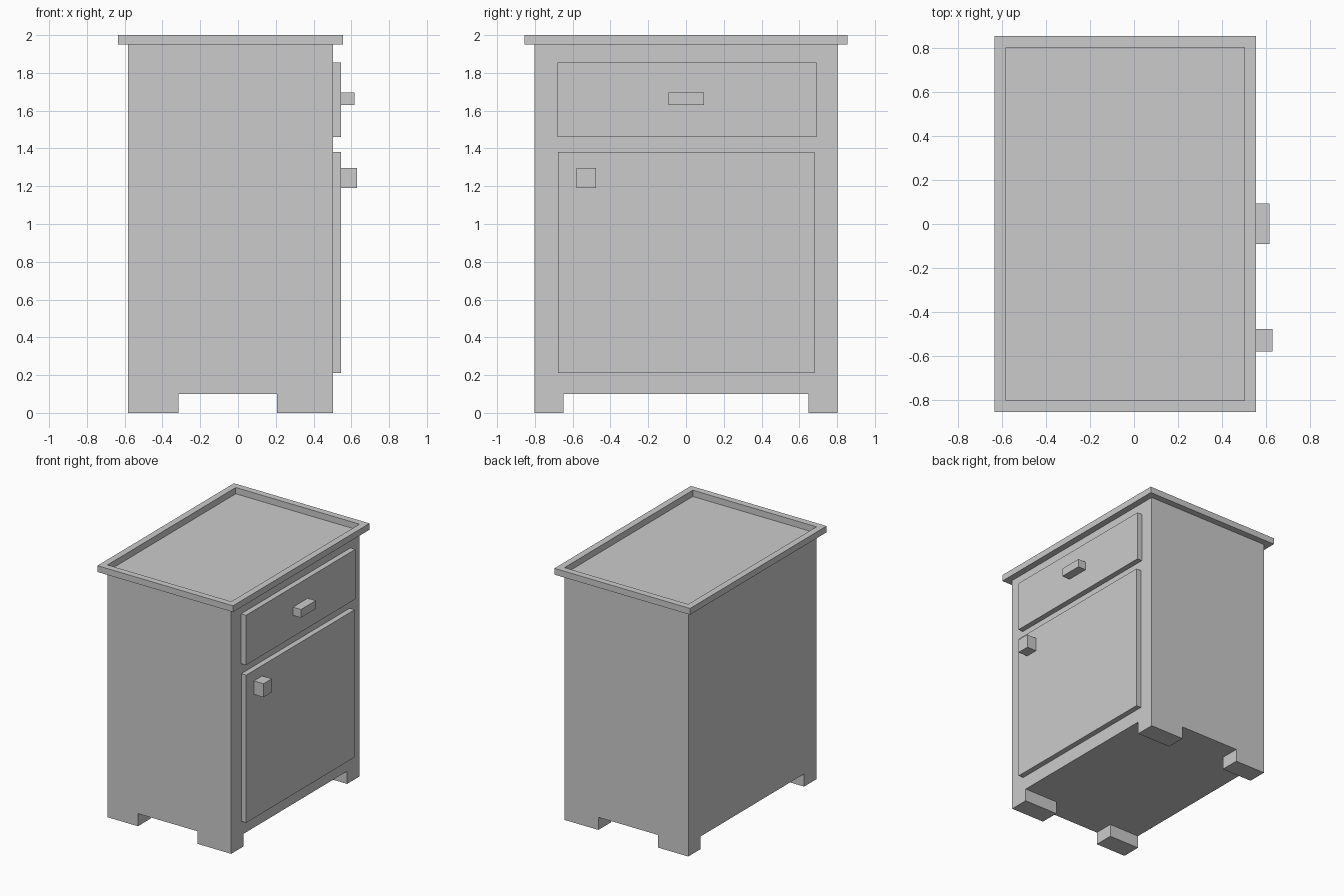
import bpy, bmesh

if "Cube" in bpy.data.objects:
    bpy.data.objects.remove(bpy.data.objects["Cube"])


def finish(name, bm):
    bmesh.ops.recalc_face_normals(bm, faces=bm.faces)
    bmesh.ops.dissolve_limit(bm, angle_limit=0.01, verts=bm.verts, edges=bm.edges)
    mesh = bpy.data.meshes.new(name)
    bm.to_mesh(mesh)
    bm.free()
    obj = bpy.data.objects.new(name, mesh)
    bpy.context.collection.objects.link(obj)
    return obj


def grid(xs, ys, z, skip=()):
    """Flat grid of faces in rows along y; cells in skip are left open."""
    bm = bmesh.new()
    v = [[bm.verts.new((x, y, z)) for x in xs] for y in ys]
    cells = {}
    for j in range(len(ys) - 1):
        for i in range(len(xs) - 1):
            if (i, j) not in skip:
                cells[i, j] = bm.faces.new((v[j][i], v[j][i + 1], v[j + 1][i + 1], v[j + 1][i]))
    return bm, cells


def extrude(bm, faces, dz, keep=False):
    res = bmesh.ops.extrude_face_region(bm, geom=faces, use_keep_orig=keep)["geom"]
    verts = [g for g in res if isinstance(g, bmesh.types.BMVert)]
    bmesh.ops.translate(bm, verts=verts, vec=(0, 0, dz))


def box(name, x, y, z):
    bm, cells = grid(x, y, z[0])
    extrude(bm, list(cells.values()), z[1] - z[0], keep=True)
    return finish(name, bm)


X0, X1, Y = -0.582, 0.503, 0.803

# Cabinet body with four corner feet pulled down from its base
bm, cells = grid((X0, -0.315, 0.206, X1), (-Y, -0.648, 0.648, Y), 0.1)
extrude(bm, list(cells.values()), 1.85, keep=True)
for corner in ((0, 0), (2, 0), (0, 2), (2, 2)):
    extrude(bm, [cells[corner]], -0.1)
finish("cabinet_body", bm)

# Raised rim around the top
bm, cells = grid((X0 - 0.052, X0, X1, X1 + 0.052), (-0.855, -Y, Y, 0.855), 1.95, skip={(1, 1)})
extrude(bm, list(cells.values()), 0.05, keep=True)
finish("top_rim", bm)

# Drawer, door and their handles on the +x side
box("drawer_front", (X1, 0.546), (-0.68, 0.69), (1.46, 1.855))
box("door", (X1, 0.546), (-0.677, 0.68), (0.21, 1.38))
box("drawer_handle", (0.546, 0.616), (-0.092, 0.094), (1.63, 1.695))
box("door_knob", (0.546, 0.63), (-0.58, -0.477), (1.19, 1.297))
